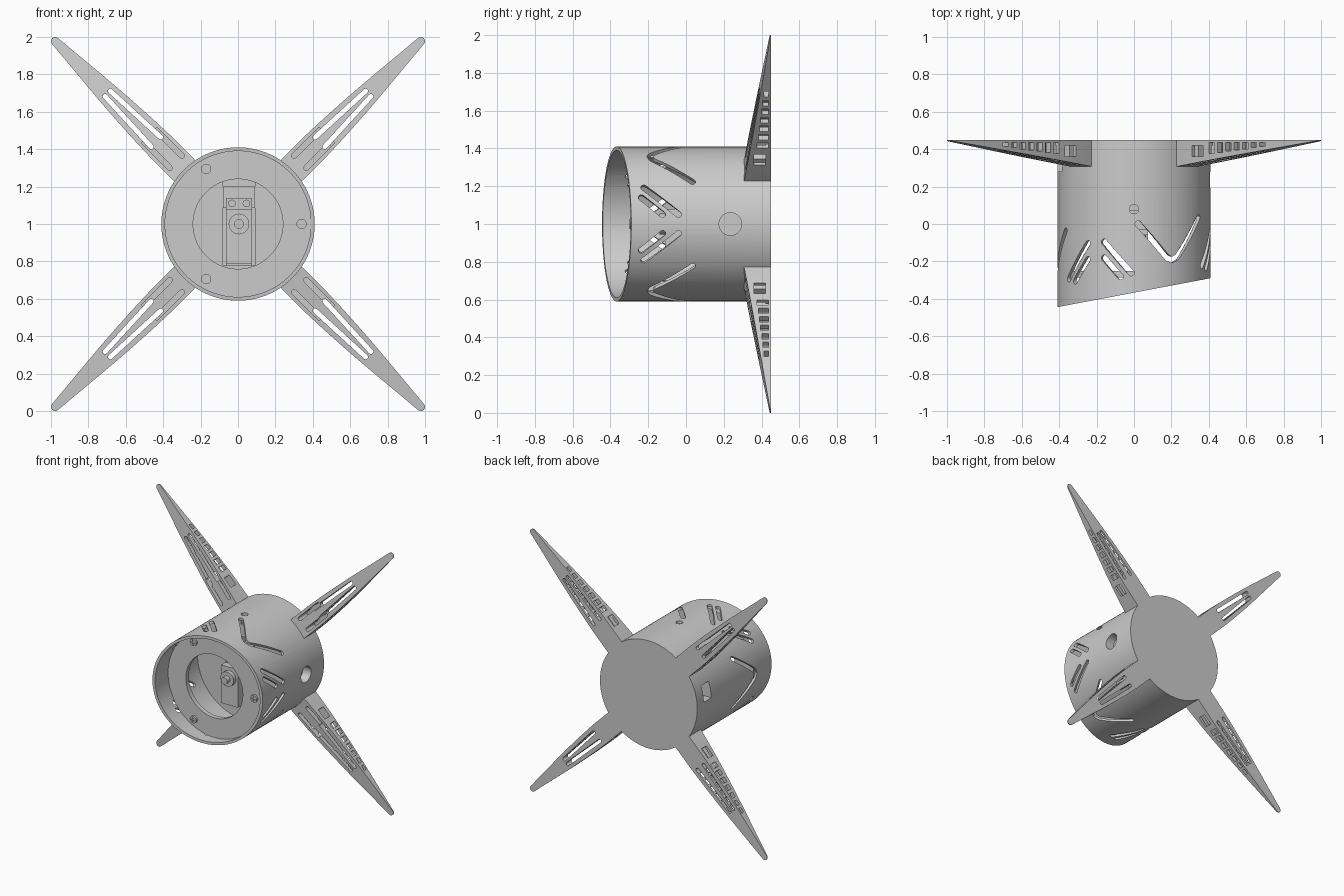
import bpy, bmesh, math
from mathutils import Vector, Matrix

if "Cube" in bpy.data.objects:
    bpy.data.objects.remove(bpy.data.objects["Cube"])

R, CZ, BACK, FLOOR = 0.41, 1.0, 0.45, 0.07


def make(name, bm, smooth=True):
    bmesh.ops.recalc_face_normals(bm, faces=bm.faces[:])
    me = bpy.data.meshes.new(name)
    bm.to_mesh(me)
    bm.free()
    ob = bpy.data.objects.new(name, me)
    bpy.context.collection.objects.link(ob)
    if smooth:
        shade(ob)
    return ob


def activate(ob):
    bpy.ops.object.select_all(action='DESELECT')
    ob.select_set(True)
    bpy.context.view_layer.objects.active = ob


def shade(ob):
    activate(ob)
    bpy.ops.object.shade_smooth_by_angle(angle=math.radians(30))


def cut(ob, bm):
    cutter = make("cutter", bm, False)
    cutter.hide_render = True
    m = ob.modifiers.new("cut", 'BOOLEAN')
    m.operation, m.object, m.solver, m.use_self = 'DIFFERENCE', cutter, 'EXACT', True
    activate(ob)
    bpy.ops.object.modifier_apply(modifier=m.name)
    bpy.data.objects.remove(cutter)
    shade(ob)


def box(bm, x0, x1, y0, y1, z0, z1):
    m = Matrix.Translation(((x0 + x1) / 2, (y0 + y1) / 2, (z0 + z1) / 2)) \
        @ Matrix.Diagonal((x1 - x0, y1 - y0, z1 - z0, 1))
    bmesh.ops.create_cube(bm, size=1, matrix=m)


def rod(bm, p, q, r, seg=24):
    p, q = Vector(p), Vector(q)
    m = Matrix.Translation((p + q) / 2) @ (q - p).to_track_quat('Z', 'Y').to_matrix().to_4x4()
    bmesh.ops.create_cone(bm, cap_ends=True, segments=seg, radius1=r, radius2=r,
                          depth=(q - p).length, matrix=m)


def lathe(bm, rings, closed, seg=96):
    """Revolve (radius, y or y(x)) pairs about the long axis."""
    loops = []
    for r, y in rings:
        row = []
        for i in range(seg):
            a = 2 * math.pi * i / seg
            x = r * math.sin(a)
            row.append(bm.verts.new((x, y(x) if callable(y) else y, CZ + r * math.cos(a))))
        loops.append(row)
    pairs = list(zip(loops, loops[1:])) + ([(loops[-1], loops[0])] if closed else [])
    for a, b in pairs:
        for i in range(seg):
            j = (i + 1) % seg
            bm.faces.new((a[i], a[j], b[j], b[i]))
    if not closed:
        bm.faces.new(loops[0])
        bm.faces.new(loops[-1])


def slot(bm, path, w, h0, h1, mapping):
    """Round-ended slot of half width w along a 2D path, mapped to 3D between h0 and h1."""
    pts = [Vector(p) for p in path]
    dense = []
    for a, b in zip(pts, pts[1:]):
        dense += [a.lerp(b, k / 6) for k in range(6)]
    dense.append(pts[-1])
    d0, d1 = (dense[0] - dense[1]).normalized(), (dense[-1] - dense[-2]).normalized()
    caps = [(w * math.cos(t), w * math.sin(t)) for t in (0.25, 0.7, 1.15)]
    line = [(dense[0] + d0 * c, s) for c, s in caps] + [(p, w) for p in dense] \
        + [(dense[-1] + d1 * c, s) for c, s in reversed(caps)]
    rows = []
    for i, (p, s) in enumerate(line):
        t = (line[min(i + 1, len(line) - 1)][0] - line[max(i - 1, 0)][0]).normalized()
        n = Vector((-t.y, t.x)) * s
        rows.append([bm.verts.new(mapping(q.x, q.y, h))
                     for q, h in ((p + n, h0), (p - n, h0), (p - n, h1), (p + n, h1))])
    for a, b in zip(rows, rows[1:]):
        for k in range(4):
            bm.faces.new((a[k], a[(k + 1) % 4], b[(k + 1) % 4], b[k]))
    bm.faces.new(rows[0])
    bm.faces.new(rows[-1])


# Body: tube with slanted open front and thick closed back
bm = bmesh.new()
front = lambda x: -0.367 + 0.189 * x
lathe(bm, [(0.39, FLOOR), (0.39, front), (R, front), (R, BACK)], False)
body = make("body_shell", bm)


def on_tube(s, y, r):
    a = s / R
    return Vector((r * math.sin(a), y + 0.1 * R * math.sin(a), CZ + r * math.cos(a)))


# Chevron and slanted vents, repeated three times round the tube
bm = bmesh.new()
for k in range(3):
    mid = 30 + 120 * k
    arc = lambda offs: [(math.radians(mid + d) * R, y) for d, y in offs]
    slot(bm, arc([(-27, 0.0), (-7, -0.175), (-4, -0.2), (0, -0.212), (4, -0.2),
                  (7, -0.175), (27, 0.0)]), 0.016, 0.36, 0.45, on_tube)
    for s in (-1, 1):
        slot(bm, arc([(s * 32, -0.26), (s * 53, -0.08)]), 0.016, 0.36, 0.45, on_tube)
        slot(bm, arc([(s * 40, -0.275), (s * 53, -0.165)]), 0.016, 0.36, 0.45, on_tube)
cut(body, bm)

# Side socket, top screw hole, cable window and servo pocket
bm = bmesh.new()
rod(bm, (0.34, 0.235, CZ), (0.5, 0.235, CZ), 0.06, 40)
rod(bm, (0, 0.08, CZ + 0.33), (0, 0.08, CZ + 0.5), 0.025)
box(bm, -0.5, -0.3, 0.28, 0.37, CZ + 0.02, CZ + 0.14)
box(bm, -0.08, 0.09, 0.0, 0.22, CZ - 0.22, CZ + 0.24)
cut(body, bm)

# Front mounting ring
bm = bmesh.new()
lathe(bm, [(0.24, -0.285), (0.395, -0.285), (0.395, -0.25), (0.24, -0.25)], True)
make("mounting_ring", bm)

# Ring screws with cross heads
for i in range(3):
    a = math.radians(90 + 120 * i)
    x, z = 0.34 * math.sin(a), CZ + 0.34 * math.cos(a)
    bm = bmesh.new()
    rod(bm, (x, -0.3, z), (x, -0.26, z), 0.027)
    screw = make("ring_screw", bm)
    bm = bmesh.new()
    box(bm, x - 0.017, x + 0.017, -0.31, -0.293, z - 0.004, z + 0.004)
    box(bm, x - 0.004, x + 0.004, -0.31, -0.293, z - 0.017, z + 0.017)
    cut(screw, bm)

# Servo: case, mounting flange, output shaft and screws
bm = bmesh.new()
box(bm, -0.065, 0.075, -0.11, 0.18, CZ - 0.21, CZ + 0.08)
case = make("servo_case", bm)
bm = bmesh.new()
box(bm, -0.065, 0.075, -0.06, -0.03, CZ - 0.225, CZ + 0.14)
make("servo_flange", bm)
bm = bmesh.new()
rod(bm, (0.005, -0.14, CZ), (0.005, -0.1, CZ), 0.055, 32)
rod(bm, (0.005, -0.175, CZ), (0.005, -0.14, CZ), 0.026)
make("servo_shaft", bm)
bm = bmesh.new()
for x in (-0.032, 0.045):
    rod(bm, (x, -0.075, CZ + 0.11), (x, -0.05, CZ + 0.11), 0.02)
make("servo_screws", bm)
bm = bmesh.new()
box(bm, -0.08, 0.09, -0.03, FLOOR + 0.01, CZ + 0.085, CZ + 0.2)
make("servo_bracket", bm)

# Fin: tapered wedge with rounded tip, flat at the back
half = [(0.36, 0.077), (0.42, 0.08), (0.58, 0.08), (0.72, 0.075), (0.86, 0.067),
        (1.0, 0.057), (1.2, 0.039), (1.38, 0.023)]
tip = [(1.383 + 0.022 * math.cos(t), 0.022 * math.sin(t)) for t in (1.2, 0.8, 0.4, 0)]
outline = half + tip + [(d, -t) for d, t in reversed(half + tip[:-1])]
slope = lambda d: 0.31 + 0.135 * (d - 0.42) / 0.985
bm = bmesh.new()
lo = [bm.verts.new((d, slope(d), t)) for d, t in outline]
hi = [bm.verts.new((d, BACK, t)) for d, t in outline]
bm.faces.new(lo)
bm.faces.new(hi)
for i in range(len(lo)):
    j = (i + 1) % len(lo)
    bm.faces.new((lo[i], lo[j], hi[j], hi[i]))
fin = make("fin", bm)

# Fin openings: through slots, root pockets and a row of side windows
flat = lambda d, t, y: Vector((d, y, t))
bm = bmesh.new()
for s in (-1, 1):
    slot(bm, [(0.62, s * 0.036), (0.985, s * 0.02)], 0.013, 0.25, 0.5, flat)
cut(fin, bm)
bm = bmesh.new()
for s in (-1, 1):
    slot(bm, [(0.47, s * 0.046), (0.66, s * 0.046)], 0.014, 0.25, 0.42, flat)
cut(fin, bm)
bm = bmesh.new()
box(bm, 0.52, 0.6, 0.36, 0.42, -0.2, 0.2)
for i in range(7):
    d = 0.665 + 0.06 * i
    box(bm, d - 0.019, d + 0.019, slope(d) + 0.033 - 0.002 * i, 0.436, -0.2, 0.2)
cut(fin, bm)

for i in range(4):
    f = fin if i == 0 else fin.copy()
    if i:
        bpy.context.collection.objects.link(f)
    f.name = "fin_%d" % (i + 1)
    f.location = (0, 0, CZ)
    f.rotation_euler = (0, -math.radians(45 + 90 * i), 0)
